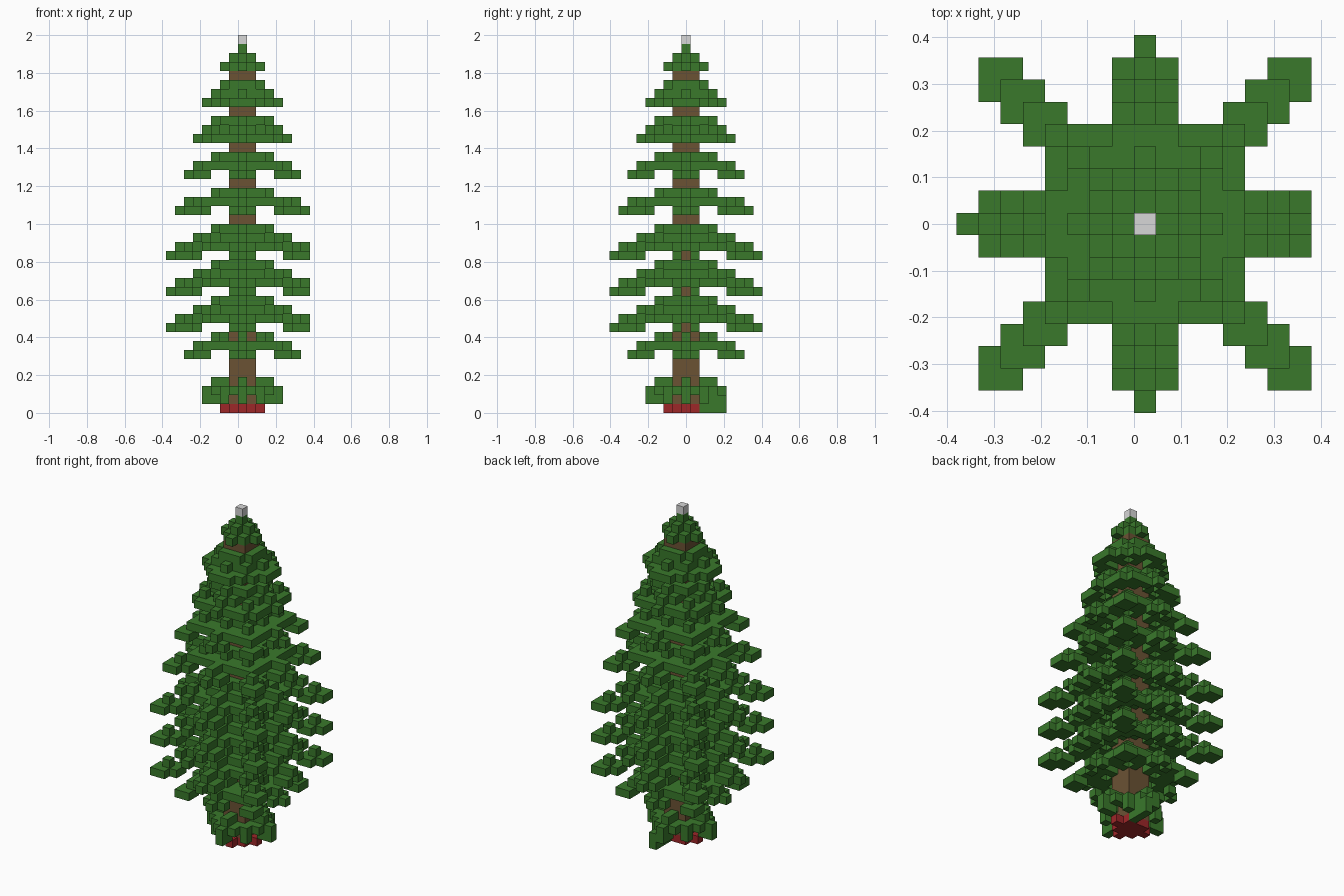
import bpy
import bmesh
from mathutils import Vector

cube = bpy.data.objects.get("Cube")
if cube:
    bpy.data.objects.remove(cube, do_unlink=True)

S = 2 / 42                      # edge length of one block
RIGHT_LIMIT = 7                 # branches stop here on the +x side


def material(name, rgb):
    mat = bpy.data.materials.new(name)
    mat.use_nodes = True
    mat.diffuse_color = (*rgb, 1)
    mat.node_tree.nodes["Principled BSDF"].inputs["Base Color"].default_value = (*rgb, 1)
    return mat


GREEN = material("needle green", (0.041, 0.19, 0.024))
BROWN = material("bark brown", (0.145, 0.084, 0.034))
RED = material("base red", (0.34, 0.02, 0.022))
GREY = material("tip grey", (0.68, 0.68, 0.68))


def block_object(name, cells, mat):
    """Outer skin of a set of unit blocks."""
    bm = bmesh.new()
    for cell in sorted(cells):
        centre = Vector((cell[0] + 0.5, cell[1], cell[2] + 0.5))
        for axis in range(3):
            for sign in (-1, 1):
                near = list(cell)
                near[axis] += sign
                if tuple(near) in cells:
                    continue
                n, u, v = Vector(), Vector(), Vector()
                n[axis] = sign / 2
                u[(axis + 1) % 3] = 0.5
                v[(axis + 2) % 3] = sign / 2
                ring = [n - u - v, n + u - v, n + u + v, n - u + v]
                bm.faces.new([bm.verts.new((centre + c) * S) for c in ring])
    bmesh.ops.remove_doubles(bm, verts=bm.verts, dist=S / 100)
    mesh = bpy.data.meshes.new(name)
    bm.to_mesh(mesh)
    bm.free()
    mesh.materials.append(mat)
    obj = bpy.data.objects.new(name, mesh)
    bpy.context.collection.objects.link(obj)


def around(i, j, k):
    """Repeat one block by quarter turns and mirroring."""
    return {(x, y, k) for a, b in ((i, j), (j, i))
            for x in (a, -a) for y in (b, -b) if x <= RIGHT_LIMIT}


def tier(base, steps, thin=False):
    """Ring of eight drooping branches; steps are the reach of each level, top first."""
    reach, top = steps[-1], len(steps) - 1
    cells = set()

    def level(r):
        return top - next(n for n, limit in enumerate(steps) if r <= limit)

    def side_level(r, h):
        return max(h - 1, 1 if r <= 4 and reach > 5 else 0)

    # straight branches: raised spine with lower needles on both sides
    for r in range(2, reach + 1):
        h = level(r)
        cells |= around(r, 0, base + h)
        if r < reach or reach == 4:
            cells |= around(r, 1, base + side_level(r, h))
        if r == 2 and not thin:
            cells |= around(r, 1, base + h)

    # diagonal branches: raised spine on overlapping flat two by two plates
    for d in range(2, reach):
        h = level(d + 1 if d > reach - 3 else d)
        low = base + side_level(d, h)
        cells |= around(d, d - 1, low)
        if d > 3:
            cells |= around(d - 1, d - 1, low)
        if d < reach - 1 or reach > 5:
            cells |= around(d, d, base + h)
        if d == 4:
            cells |= around(d, 2, low)
    return cells


# Trunk
block_object("trunk", {(i, j, k) for i in (-1, 0, 1) for j in (-1, 0, 1)
                       for k in range(1, 38)}, BROWN)

# Red base: a square with a stub on three sides
base = {(i, j, 0) for i in (-1, 0, 1) for j in (-1, 0, 1)}
block_object("base", base | {(-2, 0, 0), (2, 0, 0), (0, -2, 0)}, RED)

# Low skirt of short branches with drooping tips
skirt = around(3, 0, 1)
for r in (2, 3):
    skirt |= around(r, 0, 3) | around(r, 1, 2)
for k in (1, 2):
    skirt |= around(4, 0, k) | around(2, 2, k)
# one clump at the back hangs to the ground
skirt |= {(1, j, k) for j in (2, 3, 4) for k in (0, 1)}
block_object("skirt", skirt, GREEN)

# Branch tiers from bottom to top
wide = (3, 5, 7, 8)
block_object("branch_tier_1", tier(6, (3, 5, 6), thin=True), GREEN)
TIERS = [(9, wide), (13, wide), (17, wide), (22, (3, 6, 7)), (26, (3, 5, 6)),
         (30, (3, 4, 5)), (34, (2, 3, 4))]
for number, (height, steps) in enumerate(TIERS, 2):
    block_object(f"branch_tier_{number}", tier(height, steps), GREEN)

# Crown: square with four stubs, then a cross, then a single block
crown = {(i, j, 38) for i in (-1, 0, 1) for j in (-1, 0, 1)} | around(2, 0, 38)
crown |= around(1, 0, 39) | {(0, 0, 39), (0, 0, 40)}
block_object("crown", crown, GREEN)

# Tip ornament
block_object("tip_ornament", {(0, 0, 41)}, GREY)
